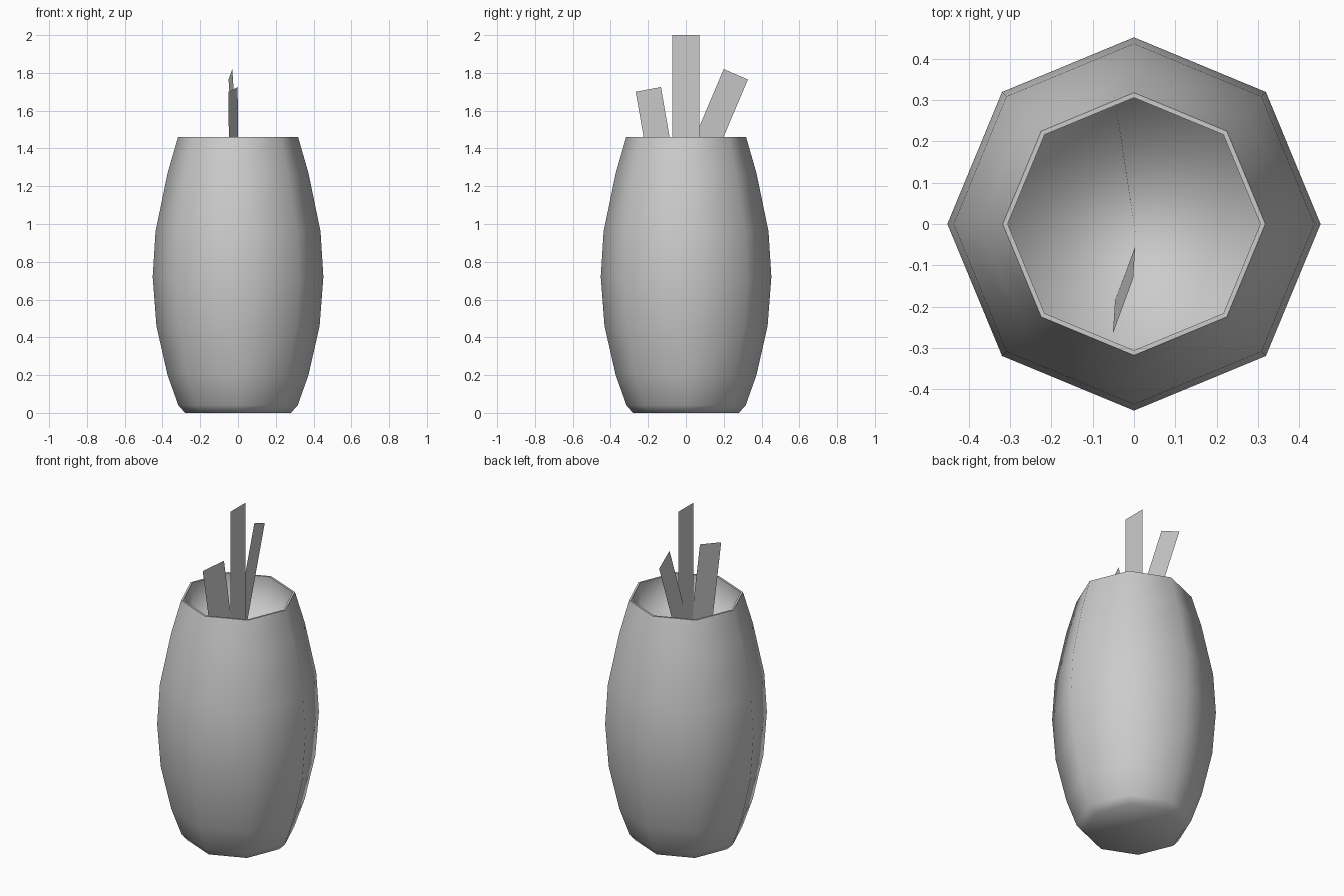
import bpy, bmesh, math
from mathutils import Vector

if "Cube" in bpy.data.objects:
    bpy.data.objects.remove(bpy.data.objects["Cube"])


def make_object(name, bm, smooth):
    mesh = bpy.data.meshes.new(name)
    bm.to_mesh(mesh)
    bm.free()
    for p in mesh.polygons:
        p.use_smooth = smooth
    ob = bpy.data.objects.new(name, mesh)
    bpy.context.collection.objects.link(ob)
    return ob


# eight-sided barrel holder: outer wall, thin lip, recessed floor
profile = [(0.28, 0.0), (0.316, 0.04), (0.373, 0.20), (0.432, 0.46), (0.452, 0.72),
           (0.437, 0.96), (0.373, 1.27), (0.318, 1.46), (0.306, 1.46), (0.306, 1.25)]
SIDES = 8
bm = bmesh.new()
rings = []
for r, z in profile:
    rings.append([bm.verts.new((r * math.cos(math.tau * i / SIDES),
                                r * math.sin(math.tau * i / SIDES), z))
                  for i in range(SIDES)])
for a, b in zip(rings, rings[1:]):
    for i in range(SIDES):
        j = (i + 1) % SIDES
        bm.faces.new((a[i], a[j], b[j], b[i]))
bm.faces.new(rings[0][::-1])
bm.faces.new(rings[-1])
# keep the lip crisp, everything else smooth
for ring in rings[7:9]:
    for i in range(SIDES):
        bm.edges.get((ring[i], ring[(i + 1) % SIDES])).smooth = False
make_object("barrel_holder", bm, True)


# flat paper-thin strips: two top corners plus the vector down their length
def strip(name, top_a, top_b, down):
    bm = bmesh.new()
    a, b, d = Vector(top_a), Vector(top_b), Vector(down)
    bm.faces.new([bm.verts.new(p) for p in (a, b, b + d, a + d)])
    make_object(name, bm, False)


strip("middle_strip", (0, -0.072, 2.0), (0, 0.072, 2.0), (0, 0, -0.75))
strip("front_strip", (-0.051, -0.265, 1.70), (-0.002, -0.132, 1.725), (0.005, 0.078, -0.45))
strip("back_strip", (-0.030, 0.20, 1.82), (-0.050, 0.328, 1.765), (0.034, -0.225, -0.53))
